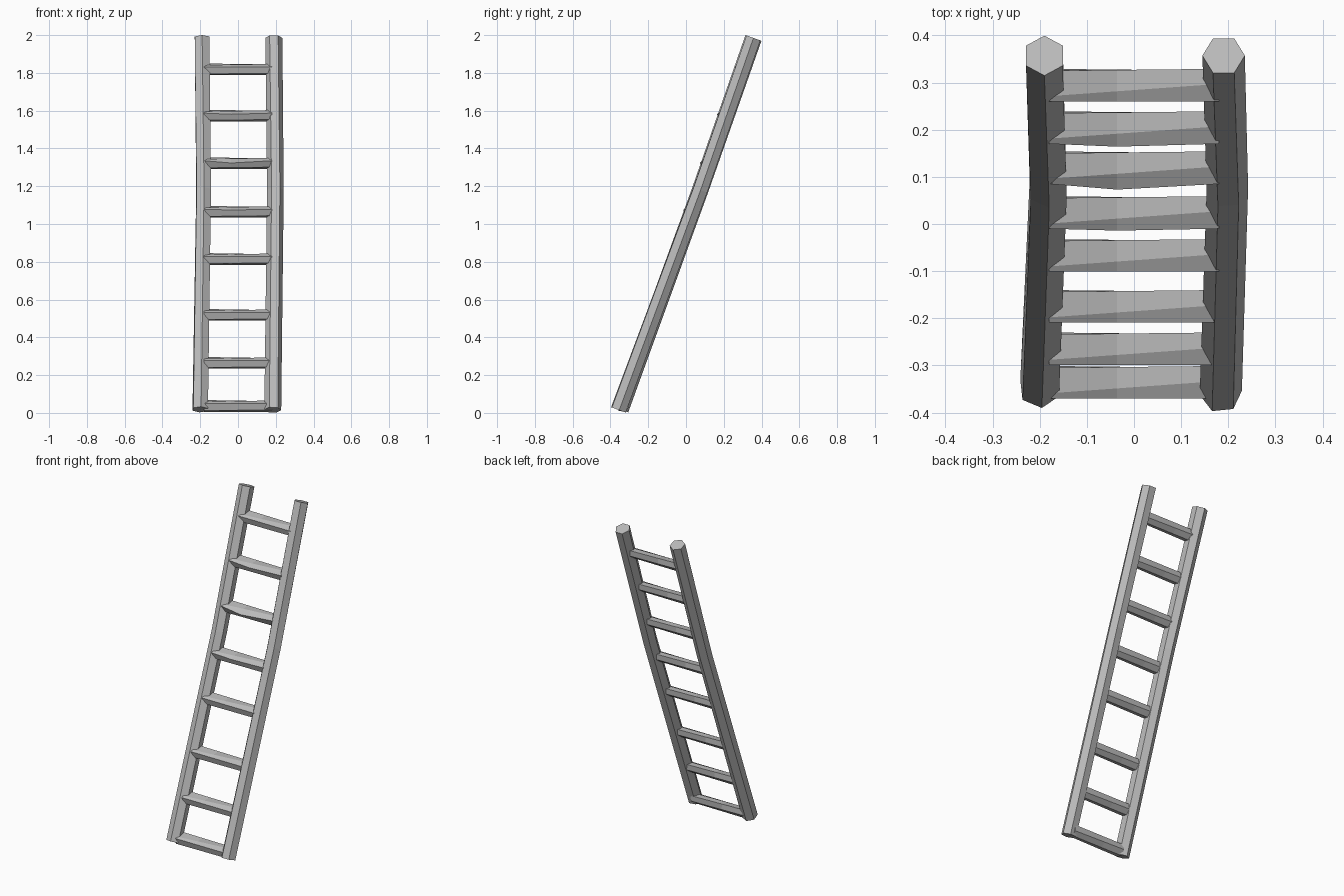
import bpy, bmesh
from math import cos, sin, radians
from mathutils import Vector

cube = bpy.data.objects.get("Cube")
if cube:
    bpy.data.objects.remove(cube)

# One plain grey for the whole ladder
GREY = (0.5, 0.5, 0.5, 1)
grey = bpy.data.materials.new("weathered grey")
grey.diffuse_color = GREY
grey.use_nodes = True
grey.node_tree.nodes["Principled BSDF"].inputs["Base Color"].default_value = GREY


def loft(name, rings):
    """Skin matching rings of points into a closed, flat-shaded solid."""
    bm = bmesh.new()
    loops = [[bm.verts.new(p) for p in ring] for ring in rings]
    n = len(loops[0])
    for a, b in zip(loops, loops[1:]):
        for i in range(n):
            j = (i + 1) % n
            bm.faces.new((a[i], a[j], b[j], b[i]))
    bm.faces.new(loops[0])
    bm.faces.new(loops[-1])
    bmesh.ops.recalc_face_normals(bm, faces=bm.faces)
    mesh = bpy.data.meshes.new(name)
    bm.to_mesh(mesh)
    bm.free()
    mesh.materials.append(grey)
    obj = bpy.data.objects.new(name, mesh)
    bpy.context.collection.objects.link(obj)


# Hand-hewn six-sided rails, square to the leaning axis
LEAN = radians(20)
ACROSS = Vector((1, 0, 0))
DEPTH = Vector((0, cos(LEAN), -sin(LEAN)))


def rail(name, stations):
    rings = []
    for centre, radius, turn in stations:
        angles = [radians(turn + 60 * k) for k in range(6)]
        rings.append([Vector(centre) + radius * (cos(a) * ACROSS + sin(a) * DEPTH)
                      for a in angles])
    loft(name, rings)


rail("right_rail", [((-0.20, -0.348, 0.018), 0.045, 36),
                    ((-0.182, 0.075, 1.18), 0.044, 33),
                    ((-0.19, 0.357, 1.985), 0.045, 30)])
rail("left_rail", [((0.184, -0.358, 0.016), 0.045, 6),
                   ((0.198, 0.075, 1.18), 0.044, 3),
                   ((0.19, 0.357, 1.985), 0.045, 0)])

# Rough-cut rungs: the top ridge slants back from one end to the other
RIGHT_END = [(-0.035, 0.012), (-0.024, 0.02), (0.03, 0.03),
             (0.034, -0.004), (0.008, -0.032), (-0.024, -0.026)]
LEFT_END = [(-0.035, 0.012), (0.002, 0.028), (0.034, 0.024),
            (0.03, -0.012), (0.004, -0.032), (-0.026, -0.022)]
HALF = 0.18
RUNGS = [(-0.335, 0.038), (-0.264, 0.266), (-0.174, 0.52), (-0.066, 0.816),
         (0.025, 1.066), (0.12, 1.323), (0.205, 1.575), (0.295, 1.82)]
for number, (y, z) in enumerate(RUNGS, 1):
    # A slight sag at the front of the middle rungs
    bow = {5: 0.004, 6: 0.012, 7: 0.006}.get(number, 0)
    ends = [[Vector((x, y + p, z + q)) for p, q in section]
            for x, section in ((-HALF, RIGHT_END), (HALF, LEFT_END))]
    middle = [a.lerp(b, 0.4) for a, b in zip(*ends)]
    middle[0] += Vector((0, -bow, -bow))
    loft(f"rung_{number}", [ends[0], middle, ends[1]])
